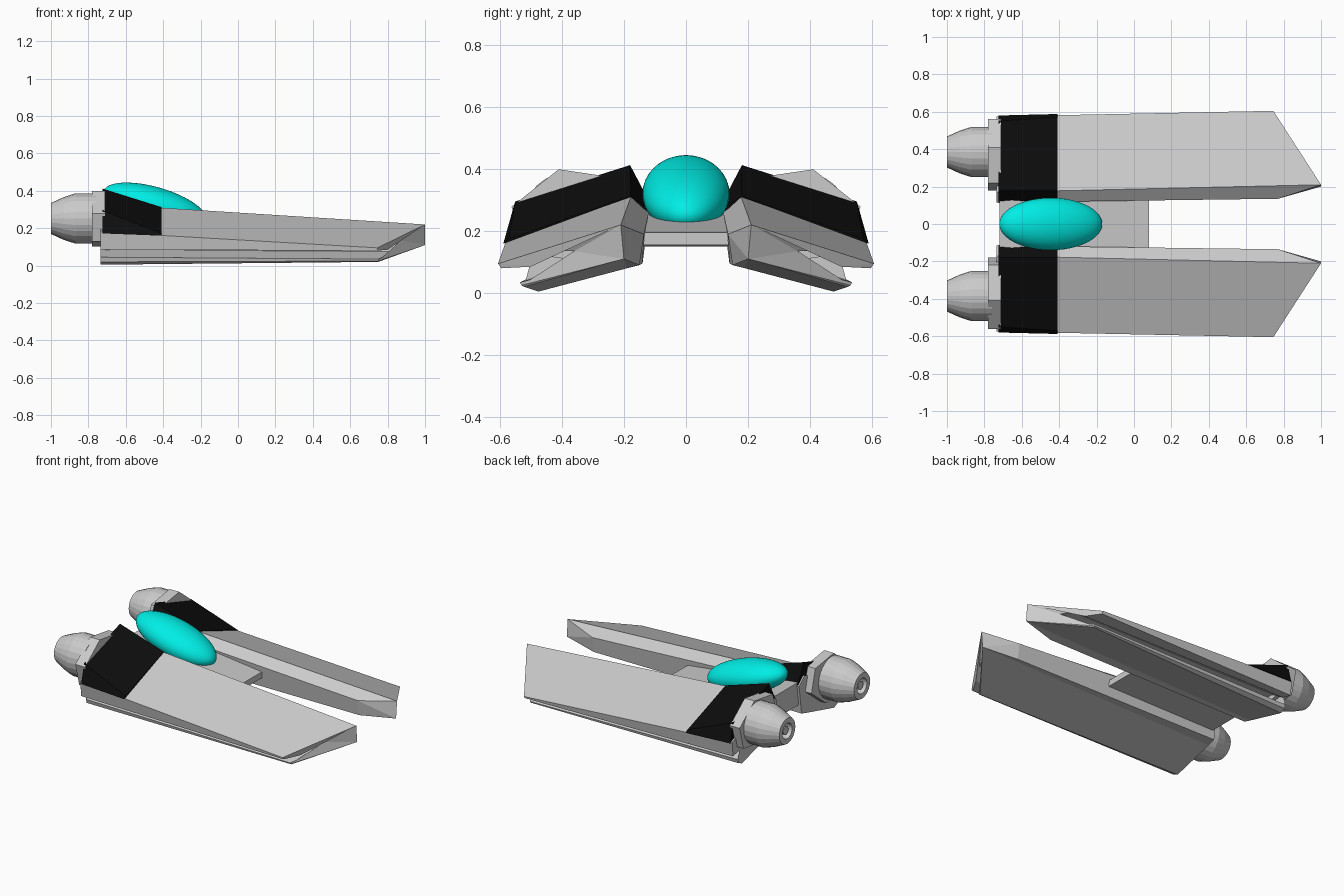
import bpy, bmesh, math
from mathutils import Matrix, Vector

if "Cube" in bpy.data.objects:
    bpy.data.objects.remove(bpy.data.objects["Cube"])


def material(name, rgb):
    m = bpy.data.materials.new(name)
    m.diffuse_color = (*rgb, 1)
    m.use_nodes = True
    m.node_tree.nodes["Principled BSDF"].inputs["Base Color"].default_value = m.diffuse_color
    return m


BLACK = material("black", (0.004, 0.004, 0.004))
CYAN = material("cyan", (0.0, 0.85, 0.78))


def finish(name, bm, mat=None, mirror=False, smooth=False):
    bmesh.ops.recalc_face_normals(bm, faces=bm.faces)
    me = bpy.data.meshes.new(name)
    bm.to_mesh(me)
    bm.free()
    ob = bpy.data.objects.new(name, me)
    bpy.context.collection.objects.link(ob)
    if mat:
        me.materials.append(mat)
    if mirror:
        mod = ob.modifiers.new("mirror", 'MIRROR')
        mod.use_axis = (False, True, False)
    if smooth:
        for p in me.polygons:
            p.use_smooth = True
    return ob


def loft(name, rear, front, **kw):
    """Join two matching outlines and cap both ends."""
    bm = bmesh.new()
    a = [bm.verts.new(p) for p in rear]
    b = [bm.verts.new(p) for p in front]
    n = len(a)
    for i in range(n):
        j = (i + 1) % n
        bm.faces.new((a[i], a[j], b[j], b[i]))
    caps = [bm.faces.new(a), bm.faces.new(b[::-1])]
    bmesh.ops.triangulate(bm, faces=caps)
    return finish(name, bm, **kw)


def at(x, pts):
    return [(x, y, z) for y, z in pts]


# Side hulls: C-shaped section with a slot along the outer side
rear = at(-0.735, [(.115, .28), (.17, .33), (.575, .18), (.565, .085),
                   (.50, .10), (.42, .145), (.36, .145), (.375, .085),
                   (.515, .045), (.51, .02), (.475, .005), (.19, .08), (.14, .095)])
front = [(.77, .135, .19), (1, .21, .22), (.745, .605, .095), (.745, .595, .08),
         (.80, .50, .085), (.84, .42, .135), (.87, .36, .135), (.84, .375, .075),
         (.75, .535, .035), (.75, .53, .025), (.75, .52, .02), (1, .20, .11), (.77, .15, .09)]
loft("side_hull", rear, front, mirror=True)

# Black wedge bands over the rear of each hull
loft("rear_band",
     at(-0.725, [(.113, .285), (.18, .412), (.55, .295), (.58, .172), (.35, .2)]),
     at(-0.41, [(.116, .265), (.178, .313), (.57, .174), (.588, .16), (.35, .19)]),
     mat=BLACK, mirror=True)

# Centre body between the hulls
loft("centre_body",
     at(-0.72, [(-.15, .15), (.15, .15), (.13, .30), (-.13, .30)]),
     [(.08, -.155, .155), (.08, .155, .155), (.08, .155, .195), (.08, -.155, .195)])
bpy.data.objects["centre_body"].data.update()

# Canopy: tilted ellipsoid
bm = bmesh.new()
bmesh.ops.create_uvsphere(bm, u_segments=48, v_segments=24, radius=1)
bm.transform(Matrix.Translation((-.445, 0, .32))
             @ Matrix.Rotation(math.radians(16), 4, 'Y')
             @ Matrix.Diagonal((.285, .14, .10, 1)))
finish("canopy", bm, mat=CYAN, smooth=True)

# Engine mounts: flattened hexagonal plates, tilted with the hull
bm = bmesh.new()
bmesh.ops.create_cone(bm, cap_ends=True, segments=6, radius1=.205, radius2=.205, depth=.07)
bm.transform(Matrix.Translation((-.745, .37, .25))
             @ Matrix.Rotation(math.radians(-15), 4, 'X')
             @ Matrix.Diagonal((1, 1, .75, 1))
             @ Matrix.Rotation(math.radians(90), 4, 'X')
             @ Matrix.Rotation(math.radians(90), 4, 'Y'))
finish("engine_mount", bm, mirror=True)


def lathe(name, profile, centre, segments):
    """Revolve (x, radius) points around an axis along x."""
    bm = bmesh.new()
    rings = []
    for x, r in profile:
        rings.append([bm.verts.new((x, centre[0] + r * math.cos(2 * math.pi * k / segments),
                                    centre[1] + r * math.sin(2 * math.pi * k / segments)))
                      for k in range(segments)])
    for p, q in zip(rings, rings[1:]):
        for k in range(segments):
            m = (k + 1) % segments
            bm.faces.new((p[k], p[m], q[m], q[k]))
    bm.faces.new(rings[0])
    bm.faces.new(rings[-1])
    return finish(name, bm, mirror=True)


# Engines with hollow nozzle and inner core
lathe("engine", [(-.76, .134), (-.87, .134), (-.93, .115), (-1, .083),
                 (-1, .05), (-.95, .045)], (.385, .252), 24)
lathe("engine_core", [(-.94, .028), (-.99, .028)], (.385, .252), 8)
